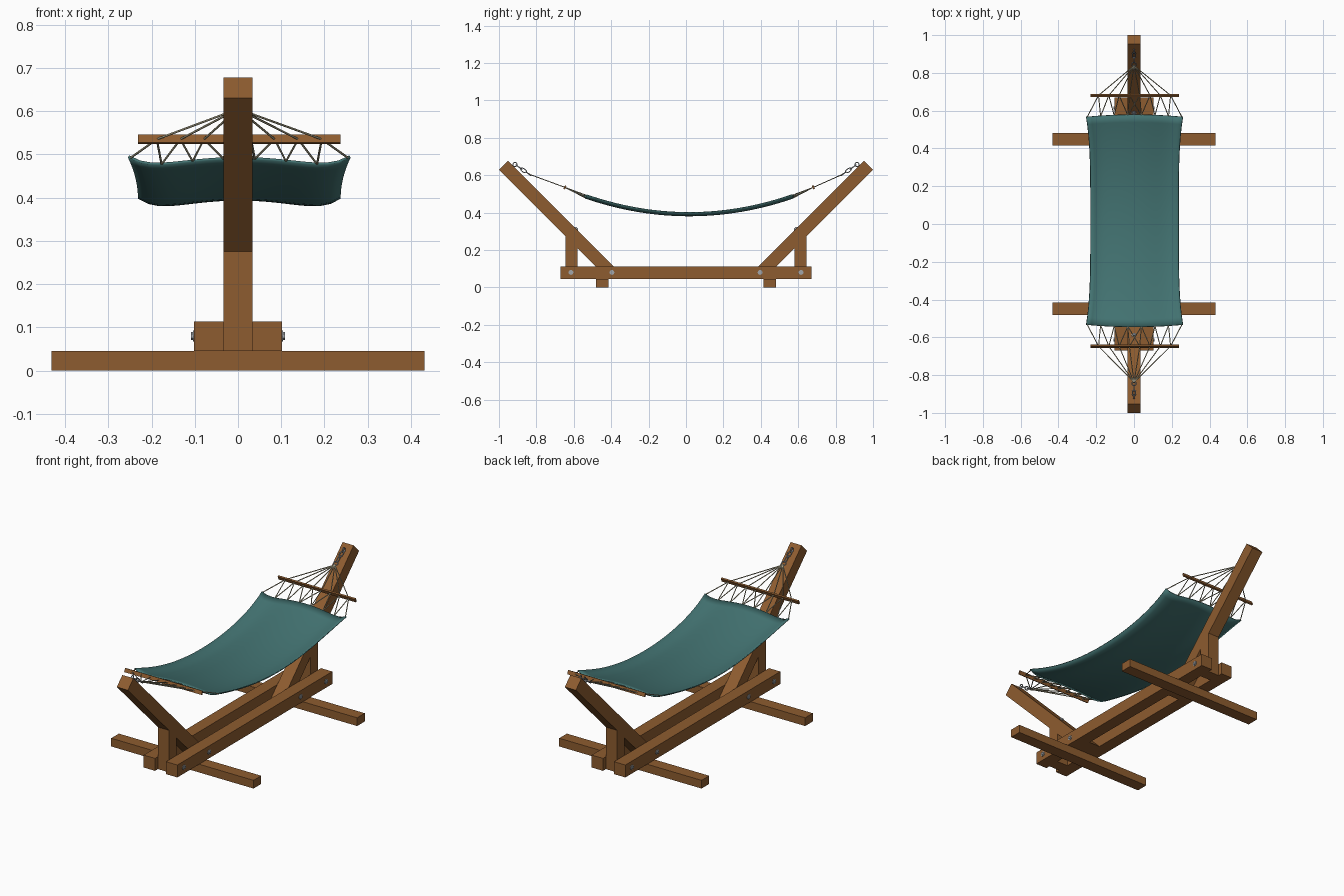
import bpy, bmesh, math
from mathutils import Vector, Matrix

if "Cube" in bpy.data.objects:
    bpy.data.objects.remove(bpy.data.objects["Cube"])


def material(name, rgb):
    m = bpy.data.materials.new(name)
    m.diffuse_color = (*rgb, 1)
    m.use_nodes = True
    m.node_tree.nodes["Principled BSDF"].inputs["Base Color"].default_value = m.diffuse_color
    return m


WOOD = material("warm wood", (0.27, 0.107, 0.029))
CLOTH = material("teal cloth", (0.056, 0.172, 0.168))
ROPE = material("cream rope", (0.42, 0.38, 0.25))
METAL = material("grey metal", (0.36, 0.38, 0.40))


def finish(bm, name, mat, smooth=False):
    bmesh.ops.recalc_face_normals(bm, faces=bm.faces)
    me = bpy.data.meshes.new(name)
    bm.to_mesh(me)
    bm.free()
    me.materials.append(mat)
    ob = bpy.data.objects.new(name, me)
    bpy.context.collection.objects.link(ob)
    if smooth:
        for p in me.polygons:
            p.use_smooth = True
    return ob


def prism(name, profile, x0, x1, mat):
    """Extrude a closed (y, z) profile from x0 to x1."""
    bm = bmesh.new()
    a = [bm.verts.new((x0, y, z)) for y, z in profile]
    b = [bm.verts.new((x1, y, z)) for y, z in profile]
    n = len(a)
    bm.faces.new(a)
    bm.faces.new(b[::-1])
    for i in range(n):
        bm.faces.new((a[i], a[(i + 1) % n], b[(i + 1) % n], b[i]))
    return finish(bm, name, mat)


def rect(y0, y1, z0, z1):
    return [(y0, z0), (y1, z0), (y1, z1), (y0, z1)]


def cylinder(name, a, b, r, sides, mat):
    a, b = Vector(a), Vector(b)
    bm = bmesh.new()
    rot = (b - a).to_track_quat('Z', 'Y').to_matrix().to_4x4()
    bmesh.ops.create_cone(bm, cap_ends=True, segments=sides, radius1=r, radius2=r,
                          depth=(b - a).length, matrix=Matrix.Translation((a + b) / 2) @ rot)
    return finish(bm, name, mat)


def tubes(name, paths, r, mat, cyclic=False):
    """Round tubes along several point lists, as one mesh."""
    cu = bpy.data.curves.new(name, 'CURVE')
    cu.dimensions = '3D'
    cu.bevel_depth = r
    cu.bevel_resolution = 1
    cu.use_fill_caps = True
    for pts in paths:
        sp = cu.splines.new('POLY')
        sp.points.add(len(pts) - 1)
        for p, co in zip(sp.points, pts):
            p.co = (*co, 1)
        sp.use_cyclic_u = cyclic
    cu.materials.append(mat)
    ob = bpy.data.objects.new(name, cu)
    bpy.context.collection.objects.link(ob)
    bpy.ops.object.select_all(action='DESELECT')
    ob.select_set(True)
    bpy.context.view_layer.objects.active = ob
    bpy.ops.object.convert(target='MESH')
    return ob


def link_path(centre, along, side, length, width):
    """Oval ring of points."""
    c, u, v = Vector(centre), Vector(along).normalized(), Vector(side).normalized()
    return [c + u * (length / 2 * math.cos(t)) + v * (width / 2 * math.sin(t))
            for t in (2 * math.pi * k / 16 for k in range(16))]


# Long rails
for side, tag in ((-1, "left"), (1, "right")):
    prism(tag + "_rail", rect(-0.67, 0.67, 0.045, 0.113), side * 0.0335, side * 0.102, WOOD)

# Cloth surface, u across and t along
CX, CY = 0.003, 0.017


def cloth(u, t):
    return Vector((CX + u * (0.233 + 0.023 * t ** 4),
                   CY + t * (0.562 - 0.012 * u * u),
                   0.396 + 0.095 * t * t - 0.0357 * u * u + 0.0397 * u ** 6))


NU, NT = 20, 28
bm = bmesh.new()
grid = [[bm.verts.new(cloth(2 * i / NU - 1, 2 * j / NT - 1)) for i in range(NU + 1)]
        for j in range(NT + 1)]
for j in range(NT):
    for i in range(NU):
        bm.faces.new((grid[j][i], grid[j][i + 1], grid[j + 1][i + 1], grid[j + 1][i]))
sheet = finish(bm, "hammock_cloth", CLOTH, smooth=True)
solid = sheet.modifiers.new("thickness", 'SOLIDIFY')
solid.thickness = 0.006
solid.offset = 0
bpy.context.view_layer.objects.active = sheet
sheet.select_set(True)
bpy.ops.object.shade_smooth_by_angle(angle=math.radians(40))

for s, tag in ((-1, "front"), (1, "back")):
    # Cross foot under the rails
    prism(tag + "_foot", rect(s * 0.415, s * 0.481, 0, 0.045), -0.431, 0.431, WOOD)

    # Leaning arm at 45 degrees and the post propping it
    prism(tag + "_arm", [(s * 0.32, 0.045), (s * 0.415, 0.045), (s * 1.0, 0.63),
                         (s * 0.9525, 0.6775)], -0.0335, 0.0335, WOOD)
    prism(tag + "_post", [(s * 0.58, 0.045), (s * 0.645, 0.045), (s * 0.645, 0.275),
                          (s * 0.58, 0.21)], -0.0335, 0.0335, WOOD)

    # Bolts through rails, and one through the arm into the post
    for y in (0.396, 0.615):
        cylinder(tag + "_rail_washer", (-0.1045, s * y, 0.08), (0.1045, s * y, 0.08), 0.013, 16, METAL)
        cylinder(tag + "_rail_bolt", (-0.109, s * y, 0.08), (0.109, s * y, 0.08), 0.009, 6, METAL)
    n = Vector((0, -s, 1)).normalized()
    p = Vector((0, s * 0.588, 0.313))
    cylinder(tag + "_arm_washer", p - n * 0.004, p + n * 0.002, 0.013, 16, METAL)
    cylinder(tag + "_arm_bolt", p, p + n * 0.008, 0.009, 6, METAL)

    # Eye bolt, chain links and gathering ring
    eye = Vector((0, s * 0.914, 0.657))
    apex = Vector((0, s * 0.838, 0.605))
    d = apex - eye
    up = d.cross(Vector((1, 0, 0)))
    cylinder(tag + "_eye_shank", eye - n * 0.03, eye - n * 0.009, 0.004, 8, METAL)
    tubes(tag + "_chain", [link_path(eye, n, Vector((0, s, 1)), 0.022, 0.022),
                           link_path(eye + d * 0.27, d, (1, 0, 0), 0.04, 0.018),
                           link_path(eye + d * 0.60, d, up, 0.038, 0.018),
                           link_path(eye + d * 0.90, d, (1, 0, 0), 0.026, 0.024)],
          0.003, METAL, cyclic=True)

    # Spreader bar, tilted with the ropes
    bar = Vector((CX, CY + s * 0.664, 0.535))
    a = Vector((s * 0.915, 0.403))
    b = Vector((-s * 0.403, 0.915))
    c = Vector((bar.y, bar.z))
    prism(tag + "_spreader_bar", [tuple(c + a * i * 0.0045 + b * j * 0.0105)
                                  for i, j in ((-1, -1), (1, -1), (1, 1), (-1, 1))],
          CX - 0.234, CX + 0.234, WOOD)

    # Ropes: a fan from ring to bar, then a zigzag to the cloth
    holes = [bar + Vector(((i - 3.5) * 0.0545, 0, 0)) for i in range(8)]
    hems = [cloth((i - 3.5) / 3.5 * 0.985, s * 0.995) for i in range(8)]
    tubes(tag + "_fan_ropes", [[apex, h] for h in holes], 0.0025, ROPE)
    zigzag = [[holes[i], hems[i]] for i in range(8)]
    zigzag += [[holes[i], hems[i + (1 if i < 3.5 else -1)]] for i in range(8)]
    tubes(tag + "_hem_ropes", zigzag, 0.0025, ROPE)
    tubes(tag + "_gather_knot", [[apex - d * 0.02, apex + d * 0.15]], 0.005, ROPE)
